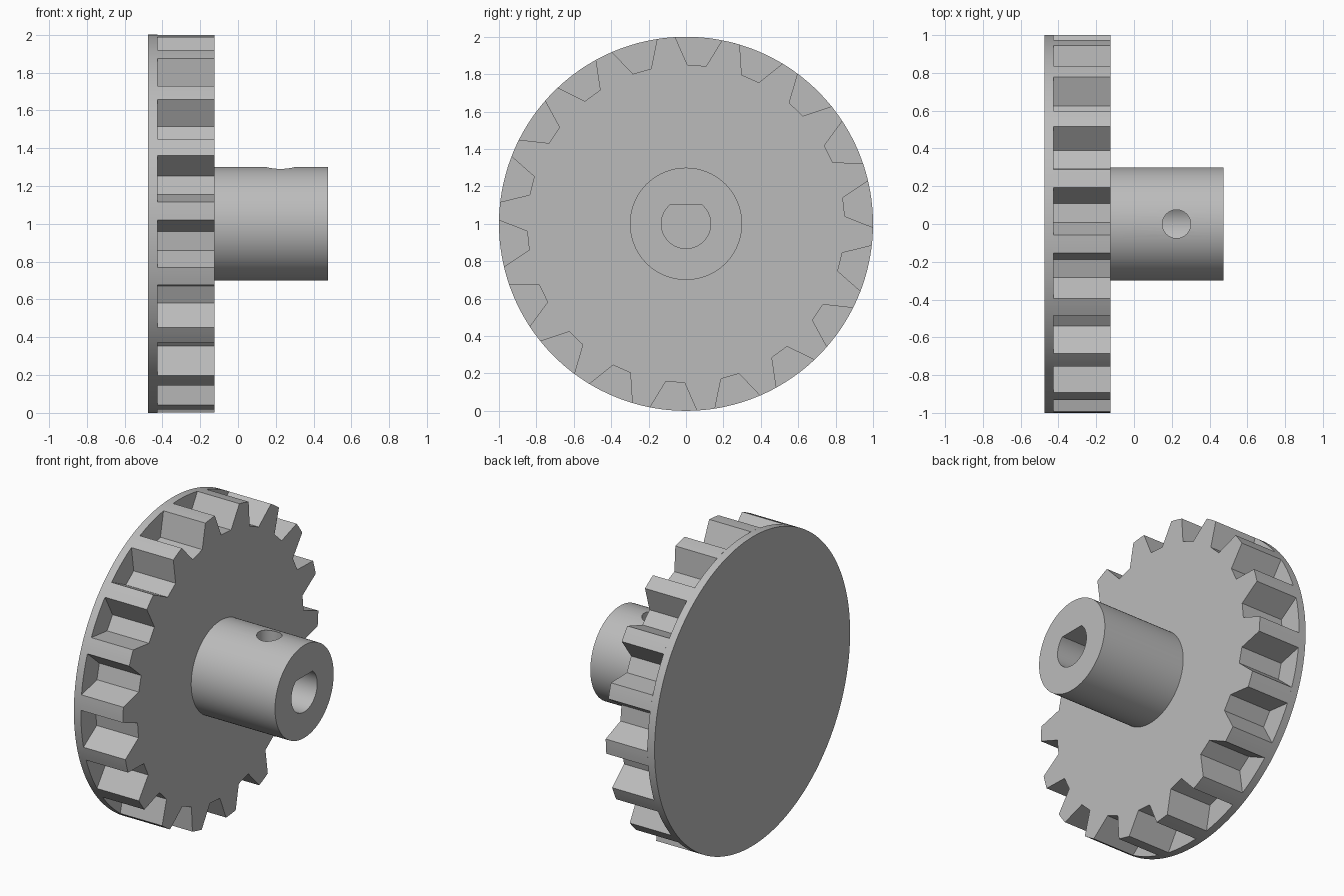
import bpy
import bmesh
from math import sin, cos, pi, radians, asin

if "Cube" in bpy.data.objects:
    bpy.data.objects.remove(bpy.data.objects["Cube"], do_unlink=True)

AXIS_Z = 1.0       # height of the gear axis
TEETH = 18
FACE_X = -0.125    # open face of the gear
CAP_X = -0.425     # plane where teeth meet the flange
END_X = 0.475      # half of the total length

grey = bpy.data.materials.new("plain grey")
grey.use_nodes = True
colour = (0.5, 0.5, 0.5, 1)
grey.diffuse_color = colour
grey.node_tree.nodes["Principled BSDF"].inputs["Base Color"].default_value = colour


def arc(radius, start, end, steps):
    """Points along an arc in the (y, z) plane, both ends included."""
    angles = [start + (end - start) * i / steps for i in range(steps + 1)]
    return [(radius * cos(a), radius * sin(a)) for a in angles]


def prism(name, profile, x0, x1):
    """Extrude a (y, z) profile along x."""
    bm = bmesh.new()
    base = bm.faces.new([bm.verts.new((x0, y, z + AXIS_Z)) for y, z in profile])
    moved = bmesh.ops.extrude_face_region(bm, geom=[base], use_keep_orig=True)
    top = [v for v in moved["geom"] if isinstance(v, bmesh.types.BMVert)]
    bmesh.ops.translate(bm, verts=top, vec=(x1 - x0, 0, 0))
    bmesh.ops.recalc_face_normals(bm, faces=bm.faces[:])
    mesh = bpy.data.meshes.new(name)
    bm.to_mesh(mesh)
    bm.free()
    mesh.materials.append(grey)
    obj = bpy.data.objects.new(name, mesh)
    bpy.context.collection.objects.link(obj)
    return obj


def activate(obj):
    bpy.ops.object.select_all(action="DESELECT")
    obj.select_set(True)
    bpy.context.view_layer.objects.active = obj


def cut(obj, cutter):
    activate(obj)
    mod = obj.modifiers.new("cut", "BOOLEAN")
    mod.operation = "DIFFERENCE"
    mod.solver = "EXACT"
    mod.object = cutter
    bpy.ops.object.modifier_apply(modifier=mod.name)


# Toothed wheel: one notch and one rounded tooth tip per step
step = 2 * pi / TEETH
outer_half, inner_half = radians(7.2), radians(3.4)
outline = []
for i in range(TEETH):
    mid = radians(6.1) + i * step
    outline += arc(0.85, mid - inner_half, mid + inner_half, 1)
    outline += arc(1.0, mid + outer_half, mid + step - outer_half, 3)
gear = prism("toothed_wheel", outline, CAP_X, FACE_X)

# Closed flange and hub
flange = prism("flange", arc(1.0, 0, 2 * pi, 144)[:-1], -END_X, CAP_X)
hub = prism("hub", arc(0.3, 0, 2 * pi, 96)[:-1], FACE_X, END_X)

# D-shaped shaft bore, flat on top
flat = asin(0.1 / 0.132)
bore = prism("bore_cutter", arc(0.132, pi - flat, 2 * pi + flat, 48), CAP_X - 0.02, END_X + 0.1)
cut(gear, bore)
cut(hub, bore)

# Set screw hole from the top of the hub into the bore
bpy.ops.mesh.primitive_cylinder_add(vertices=48, radius=0.075, depth=0.4,
                                    location=(0.225, 0, AXIS_Z + 0.2))
screw = bpy.context.object
screw.name = "screw_hole_cutter"
screw.data.materials.append(grey)
cut(hub, screw)

for cutter in (bore, screw):
    bpy.data.objects.remove(cutter, do_unlink=True)

# Smooth round walls, sharp edges kept
for obj in (gear, flange, hub):
    activate(obj)
    bpy.ops.object.shade_smooth_by_angle(angle=radians(25))
